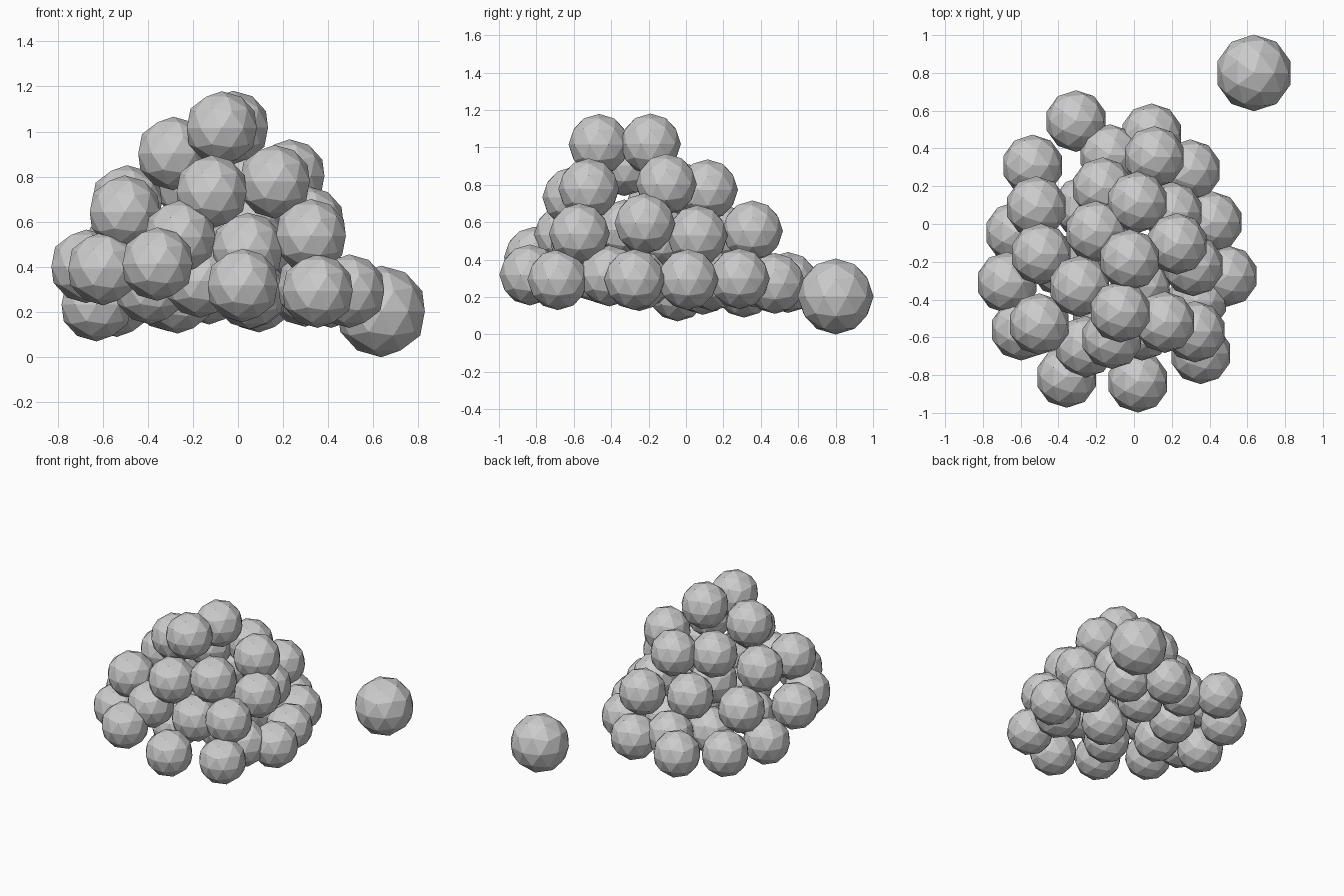
import bpy

R = 0.163


def ball(name, pos, radius):
    bpy.ops.mesh.primitive_ico_sphere_add(subdivisions=2, radius=radius, location=pos)
    bpy.context.object.name = name


# Layers of the heap, from the ground up (centres of equal balls)
layers = {
    "base_ball": [
        (-.31, .545, .28), (.09, .475, .275), (-.54, .31, .255), (-.13, .365, .31),
        (.295, .285, .30), (-.63, -.045, .235), (.41, .01, .295), (.49, -.275, .295),
        (.33, -.41, .315), (.35, -.685, .295), (.018, -.835, .32), (-.36, -.81, .415),
        (-.60, -.56, .395), (-.675, -.31, .405)],
    "second_ball": [
        (.105, .355, .555), (-.17, .19, .535), (-.52, .09, .49), (.20, .06, .53),
        (.31, -.22, .595), (.32, -.57, .54), (.04, -.56, .48), (-.26, -.65, .535),
        (-.505, -.53, .645), (-.495, -.16, .69)],
    "third_ball": [
        (.015, .115, .775), (-.205, -.04, .765), (.225, -.105, .805),
        (.16, -.52, .78), (-.12, -.605, .735), (-.29, -.33, .905)],
    "top_ball": [(-.025, -.19, 1.02), (-.075, -.465, 1.018)],
    # Hidden balls that hold up the middle
    "inner_ball": [
        (-.27, .09, .27), (.06, .14, .29), (-.39, -.22, .31), (.05, -.25, .29),
        (-.17, -.49, .34), (-.14, -.13, .52), (.03, -.33, .56)],
}
for name, centres in layers.items():
    for i, (x, y, z) in enumerate(centres, 1):
        ball(f"{name}_{i}", (x + .003, y, z - .002), R)

# Larger loose ball lying apart from the heap
ball("loose_ball", (.635, .80, .203), .203)
